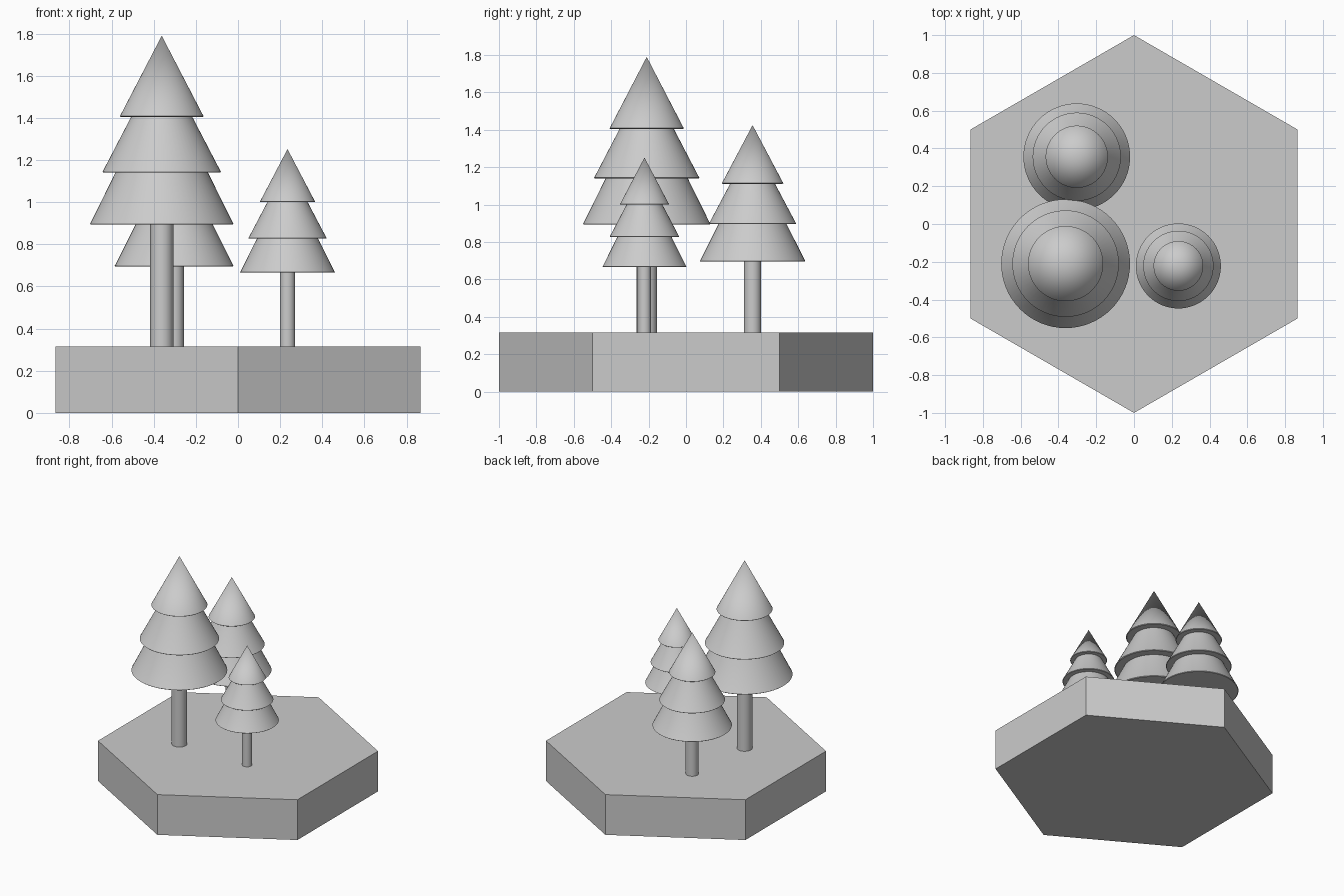
import bpy
import bmesh
from math import radians, tau
from mathutils import Matrix, Vector

cube = bpy.data.objects.get("Cube")
if cube:
    bpy.data.objects.remove(cube, do_unlink=True)

BASE_TOP = 0.316
SEGMENTS = 64

grey = bpy.data.materials.new("plain_grey")
grey.use_nodes = True
grey.diffuse_color = (0.6, 0.6, 0.6, 1)
grey.node_tree.nodes["Principled BSDF"].inputs["Base Color"].default_value = (0.6, 0.6, 0.6, 1)


def add_object(name, bm, location=(0, 0, 0), smooth=True):
    bmesh.ops.recalc_face_normals(bm, faces=bm.faces)
    mesh = bpy.data.meshes.new(name)
    bm.to_mesh(mesh)
    bm.free()
    mesh.materials.append(grey)
    obj = bpy.data.objects.new(name, mesh)
    obj.location = location
    bpy.context.collection.objects.link(obj)
    if smooth:
        bpy.ops.object.select_all(action="DESELECT")
        bpy.context.view_layer.objects.active = obj
        obj.select_set(True)
        bpy.ops.object.shade_smooth_by_angle(angle=radians(30))
    return obj


def cylinder(radius, bottom, top, sides, turn=0.0):
    bm = bmesh.new()
    place = Matrix.Translation((0, 0, (bottom + top) / 2)) @ Matrix.Rotation(turn, 4, "Z")
    bmesh.ops.create_cone(bm, cap_ends=True, segments=sides, radius1=radius,
                          radius2=radius, depth=top - bottom, matrix=place)
    return bm


def lathe(profile):
    bm = bmesh.new()
    verts = [bm.verts.new((r, 0, z)) for r, z in profile]
    edges = [bm.edges.new(pair) for pair in zip(verts, verts[1:])]
    bmesh.ops.spin(bm, geom=verts + edges, cent=Vector(), axis=(0, 0, 1),
                   angle=tau, steps=SEGMENTS, use_duplicate=False)
    bmesh.ops.remove_doubles(bm, verts=bm.verts, dist=0.0005)
    return bm


# Foliage tiers: drop from tip, rim radius, radius where the next tier starts
TIERS = [(0.385, 0.199, 0.145), (0.65, 0.282, 0.22), (0.897, 0.341, 0.0)]


def pine(name, x, y, tip, height_scale, width_scale, trunk_radius):
    lip = 0.008 * height_scale
    profile = [(0, tip)]
    for drop, rim, inner in TIERS:
        z = tip - drop * height_scale
        r = rim * width_scale
        profile += [(r - lip * 0.4, z + lip), (r, z + lip * 0.5),
                    (r - lip * 0.6, z), (inner * width_scale, z)]
    add_object(name + "_foliage", lathe(profile), (x, y, 0))
    trunk_top = tip - (TIERS[-1][0] - 0.02) * height_scale
    add_object(name + "_trunk", cylinder(trunk_radius, BASE_TOP - 0.01, trunk_top, 32), (x, y, 0))


# Hexagonal ground tile, with corners at the front and back
add_object("ground_tile", cylinder(1.0, 0, BASE_TOP, 6, radians(60)), smooth=False)

# Trees
pine("large_pine", -0.362, -0.21, 1.79, 1.0, 1.0, 0.055)
pine("medium_pine", -0.303, 0.356, 1.425, 0.814, 0.828, 0.046)
pine("small_pine", 0.235, -0.222, 1.252, 0.654, 0.66, 0.036)
